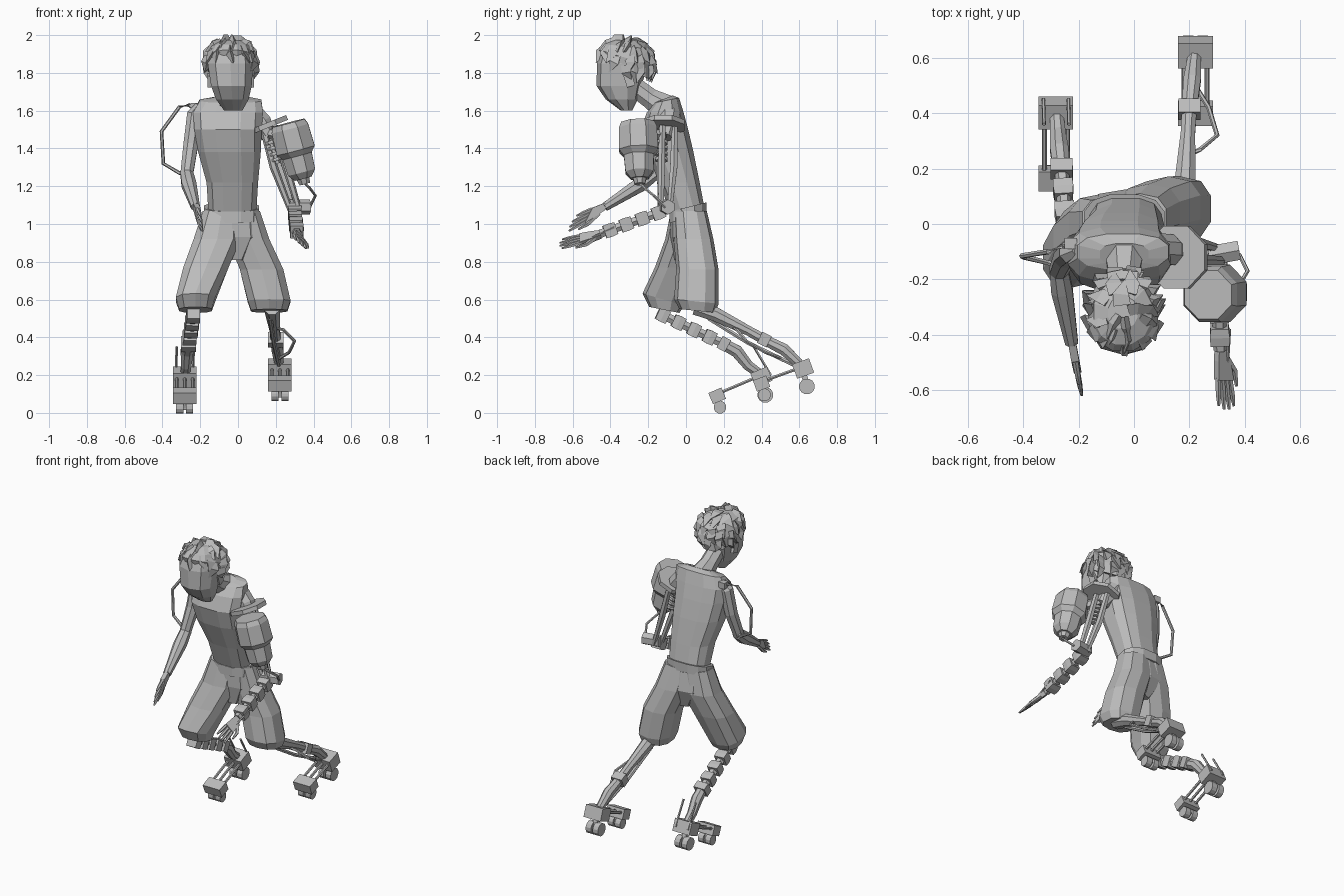
import bpy, bmesh, math, random
from mathutils import Vector, Matrix

if "Cube" in bpy.data.objects:
    bpy.data.objects.remove(bpy.data.objects["Cube"])
random.seed(4)

grey = bpy.data.materials.new("plain_grey")
grey.use_nodes = True
GREY = (0.5, 0.5, 0.5, 1)
grey.diffuse_color = GREY
grey.node_tree.nodes["Principled BSDF"].inputs["Base Color"].default_value = GREY


def finish(name, bm):
    bmesh.ops.recalc_face_normals(bm, faces=bm.faces)
    mesh = bpy.data.meshes.new(name)
    bm.to_mesh(mesh)
    bm.free()
    mesh.materials.append(grey)
    ob = bpy.data.objects.new(name, mesh)
    bpy.context.collection.objects.link(ob)
    return ob


def skin(name, rings):
    bm = bmesh.new()
    rows = [[bm.verts.new(p) for p in ring] for ring in rings]
    n = len(rows[0])
    for a, b in zip(rows, rows[1:]):
        for i in range(n):
            bm.faces.new((a[i], a[(i + 1) % n], b[(i + 1) % n], b[i]))
    bm.faces.new(rows[0][::-1])
    bm.faces.new(rows[-1])
    return finish(name, bm)


def power(v, e):
    return math.copysign(abs(v) ** e, v)


def loft(name, levels, n=10, square=0.8):
    # level: x, y, z, half width, half depth, slope of z along y
    rings = []
    for x, y, z, rx, ry, *slope in levels:
        s = slope[0] if slope else 0
        ring = []
        for i in range(n):
            t = math.tau * (i + 0.5) / n
            dy = ry * power(math.sin(t), square)
            ring.append((x + rx * power(math.cos(t), square), y + dy, z + s * dy))
        rings.append(ring)
    return skin(name, rings)


def tube(name, pts, radii, n=6):
    pts = [Vector(p) for p in pts]
    if not isinstance(radii, (list, tuple)):
        radii = [radii] * len(pts)
    rings = []
    for i, p in enumerate(pts):
        d = (pts[min(i + 1, len(pts) - 1)] - pts[max(i - 1, 0)]).normalized()
        ref = Vector((1, 0, 0)) if abs(d.x) < 0.8 else Vector((0, 0, 1))
        u = ref.cross(d).normalized()
        v = d.cross(u)
        angles = [math.tau * (k + 0.5) / n for k in range(n)]
        rings.append([p + radii[i] * (u * math.cos(t) + v * math.sin(t)) for t in angles])
    return skin(name, rings)


def box(name, centre, size, tilt=0):
    bm = bmesh.new()
    bmesh.ops.create_cube(bm, size=1)
    turn = Matrix.Rotation(tilt, 4, "X")
    bm.transform(Matrix.Translation(centre) @ turn @ Matrix.Diagonal((*size, 1)))
    return finish(name, bm)


def segments(name, a, b, count, r, n=8, fill=0.7):
    # thin core with thicker plated sections strung along it
    a, b = Vector(a), Vector(b)
    tube(name + "_core", [a, b], r * 0.5)
    for i in range(count):
        p, q = a.lerp(b, i / count), a.lerp(b, (i + fill) / count)
        tube(f"{name}_plate_{i + 1}", [p, p.lerp(q, 0.5), q], [r * 0.9, r, r * 0.95], n)


def hand(name, wrist, tip, wide, span):
    wrist, tip, wide = Vector(wrist), Vector(tip), Vector(wide).normalized()
    d = tip - wrist
    side = d.cross(wide).normalized() * 0.014
    rings = []
    for f, w in ((0, 0.55), (0.2, 0.8), (0.5, 1)):
        c, o = wrist + d * f, wide * span * w
        rings.append([c + o + side, c - o + side, c - o - side, c + o - side])
    skin(name + "_palm", rings)
    for i in range(4):
        k = (i - 1.5) / 1.5
        a = wrist + d * 0.47 + wide * span * 0.75 * k
        b = wrist + d * (1 - 0.08 * abs(k)) + wide * span * k
        tube(f"{name}_finger_{i + 1}", [a, a.lerp(b, 0.6), b], [0.011, 0.010, 0.005], 5)
    a = wrist + d * 0.15 + wide * span * 0.6
    tube(name + "_thumb", [a, a + d * 0.2 + wide * span * 0.9,
                           a + d * 0.45 + wide * span], [0.014, 0.011, 0.006], 5)


# torso and neck
loft("torso", [(-.03, .01, 1.06, .13, .095), (-.03, -.035, 1.22, .14, .11),
               (-.045, -.085, 1.38, .17, .128), (-.053, -.115, 1.5, .183, .13),
               (-.053, -.11, 1.59, .19, .1), (-.04, -.1, 1.655, .168, .065, .2),
               (-.035, -.11, 1.665, .09, .04, .4)], 12, 0.75)
tube("neck", [(-.035, -.10, 1.61), (-.037, -.19, 1.665), (-.04, -.29, 1.74)],
     [.08, .058, .055], 8)

# shorts: waistband, hips and two wide legs
loft("waistband", [(-.035, .01, 1.03, .15, .1, .25), (-.035, .01, 1.09, .15, .1, .25)], 12)
loft("hips", [(-.035, .01, 1.05, .145, .095), (-.03, .02, .93, .15, .105),
              (-.02, .01, .81, .06, .07)], 10)
loft("shorts_right_leg", [(-.085, .01, 1.07, .105, .09), (-.11, .0, .92, .13, .11),
                          (-.17, -.05, .77, .125, .115), (-.225, -.12, .60, .108, .11, -.3),
                          (-.225, -.115, .545, .09, .08, -.2)], 10)
loft("shorts_left_leg", [(.02, .02, 1.07, .1, .09), (.055, .04, .92, .115, .105),
                         (.125, .06, .76, .12, .112), (.165, .055, .59, .118, .118, -.1),
                         (.165, .06, .54, .1, .095, -.1)], 10)

# head with pointed jaw, ears and cap of hair
loft("head", [(-.025, -.315, 1.6, .05, .03), (-.03, -.34, 1.66, .09, .085),
              (-.035, -.355, 1.73, .112, .118), (-.04, -.335, 1.85, .126, .137),
              (-.04, -.325, 1.93, .11, .12), (-.04, -.32, 1.97, .05, .06)], 10, 0.85)
loft("hair_cap", [(-.04, -.312, 1.82, .122, .138, -.45), (-.04, -.32, 1.88, .13, .143, -.3),
                  (-.04, -.32, 1.94, .108, .118, -.1), (-.04, -.32, 1.975, .055, .06)], 12, 0.95)
for name, x in (("right_ear", -.152), ("left_ear", .074)):
    box(name, (x, -.3, 1.76), (.02, .045, .065), 0.3)

# jagged hair shards swept down and outward from the crown
crown = Vector((-.04, -.315, 1.845))


def on_scalp(turn, lift, scale):
    return crown + scale * Vector((.13 * math.cos(turn) * math.cos(lift),
                                   .145 * math.sin(turn) * math.cos(lift),
                                   .135 * math.sin(lift)))


for row, (lift, count) in enumerate(((1.4, 4), (1.05, 8), (0.65, 11), (0.3, 12), (-.05, 12))):
    for i in range(count):
        t = math.tau * (i + random.random() * 0.6) / count
        if math.sin(t) < (-0.5, -0.1)[row == 4] and row > 2:
            continue
        sweep = t + random.uniform(-.25, .25)
        tube(f"hair_shard_{row + 1}_{i + 1}",
             [on_scalp(t, lift, .92), on_scalp(t, lift - .25, 1.01),
              on_scalp(sweep, lift - .6, random.uniform(1.08, 1.2))],
             [.036, .034, .002], 3)

# right arm
tube("right_upper_arm", [(-.2, -.09, 1.62), (-.228, -.1, 1.58), (-.25, -.12, 1.42),
                         (-.272, -.17, 1.26)], [.03, .045, .042, .036], 8)
tube("right_forearm", [(-.272, -.16, 1.27), (-.26, -.24, 1.21), (-.225, -.43, 1.09)],
     [.036, .042, .025], 8)
hand("right_hand", (-.225, -.42, 1.095), (-.19, -.615, .995), (0.1, -.45, -.9), .045)
loop = [(-.22, -.08, 1.6), (-.26, -.08, 1.63), (-.31, -.1, 1.62), (-.405, -.115, 1.49),
        (-.395, -.12, 1.32), (-.31, -.14, 1.27), (-.27, -.15, 1.27)]
tube("right_arm_cable", loop, .01, 6)
box("right_shoulder_socket", (-.228, -.07, 1.62), (.045, .04, .04))

# left shoulder plate and canister
tube("shoulder_plate", [(.15, -.12, 1.535), (.16, -.12, 1.51)], .122, 8)
tube("shoulder_joint", [(.08, -.09, 1.58), (.125, -.095, 1.53), (.165, -.11, 1.46)],
     [.06, .06, .04], 8)
axis = Vector((.08, .01, -.3)).normalized()
top = Vector((.267, -.255, 1.535))
profile = ((0, .095), (.03, .108), (.15, .112), (.18, .086), (.27, .08), (.305, .05))
tube("canister", [top + axis * d for d, r in profile], [r for d, r in profile], 8)
tube("canister_nozzle", [top + axis * .29, top + axis * .335], [.042, .03], 8)
tube("canister_mount", [(.17, -.12, 1.48), (.28, -.24, 1.45)], .03, 6)
tube("canister_hose", [top + axis * .33, (.38, -.22, 1.19), (.41, -.17, 1.15),
                       (.38, -.11, 1.09)], .008, 6)

# left mechanical arm: struts, coil, elbow, forearm and hand
elbow = Vector((.3, -.115, 1.07))
for i, (dx, dy) in enumerate(((-.03, -.03), (.035, -.025), (0, .04))):
    off = Vector((dx, dy, 0))
    tube(f"left_arm_strut_{i + 1}", [Vector((.16, -.1, 1.52)) + off,
         Vector((.22, -.105, 1.3)) + off, elbow + off * .7], [.018, .022, .015], 6)
segments("left_arm_coil", (.17, -.13, 1.44), (.21, -.13, 1.32), 4, .036, 8, .55)
tube("left_elbow", [elbow + Vector((-.03, .0, .02)), elbow + Vector((.08, .02, .02))], .04, 6)
segments("left_forearm", elbow, (.312, -.455, .948), 4, .051, 4, .72)
hand("left_hand", (.315, -.45, .945), (.335, -.675, .89), (.7, 0, -.6), .036)
for i, dx in enumerate((-.03, .03)):
    tube(f"left_wrist_rod_{i + 1}", [(.315 + dx, -.38, .98), (.32 + dx * .6, -.5, .93)], .006, 5)


def skate(side, x, heel, toe):
    # two wheeled blocks joined by parallel rods
    tilt = math.atan2(heel[1] - toe[1], heel[0] - toe[0])
    h, t = Vector((x, *heel)), Vector((x, *toe))
    for part, c, size, r, drop in (("heel", h, .095, .042, (.02, -.095)),
                                   ("toe", t, .075, .034, (.015, -.06))):
        box(f"{side}_{part}_block", c, (.125, size, size * .85), tilt)
        w = c + Vector((0, *drop))
        tube(f"{side}_{part}_axle", [w - Vector((.03, 0, 0)), w + Vector((.03, 0, 0))], .012, 6)
        for k in (-1, 1):
            tube(f"{side}_{part}_wheel_{'inner' if k * x < 0 else 'outer'}",
                 [w + Vector((k * .007, 0, 0)), w + Vector((k * .045, 0, 0))], r, 12)
        box(f"{side}_{part}_fork", c.lerp(w, .6), (.03, .03, .07), tilt)
    for k in (-.042, 0, .042):
        o = Vector((k, 0, .01))
        tube(f"{side}_skate_rod", [t + o, h + o], .009, 6)


skate("right", -.282, (.40, .19), (.165, .09))
skate("left", .222, (.62, .235), (.4, .155))

# right shin: plated segments down to the ankle, with two free rods
knee, mid = (-.235, -.15, .53), (-.26, .18, .375)
segments("right_shin", knee, mid, 4, .052, 4, .66)
tube("right_ankle", [mid, (-.27, .27, .325), (-.275, .33, .25), (-.28, .4, .2)],
     [.032, .036, .03, .026], 8)
box("right_ankle_collar", (-.262, .2, .365), (.08, .05, .07), -.5)
for i, dx in enumerate((-.045, .045)):
    tube(f"right_shin_rod_{i + 1}", [(-.28 + dx, .36, .35), (-.282 + dx, .45, .2)], .007, 5)

# left shin: smooth bar with a collar and side cable
tube("left_shin", [(.18, .05, .56), (.185, .16, .52), (.195, .33, .435), (.2, .42, .385),
                   (.21, .52, .335), (.218, .6, .26)], [.045, .04, .028, .03, .034, .026], 8)
box("left_shin_collar", (.2, .415, .388), (.08, .055, .065), -.45)
tube("left_shin_piston", [(.17, .12, .5), (.19, .33, .37), (.22, .6, .24)], .012, 6)
tube("left_shin_cable", [(.2, .25, .45), (.24, .27, .44), (.3, .32, .38), (.27, .42, .32),
                         (.22, .5, .29)], .009, 6)
